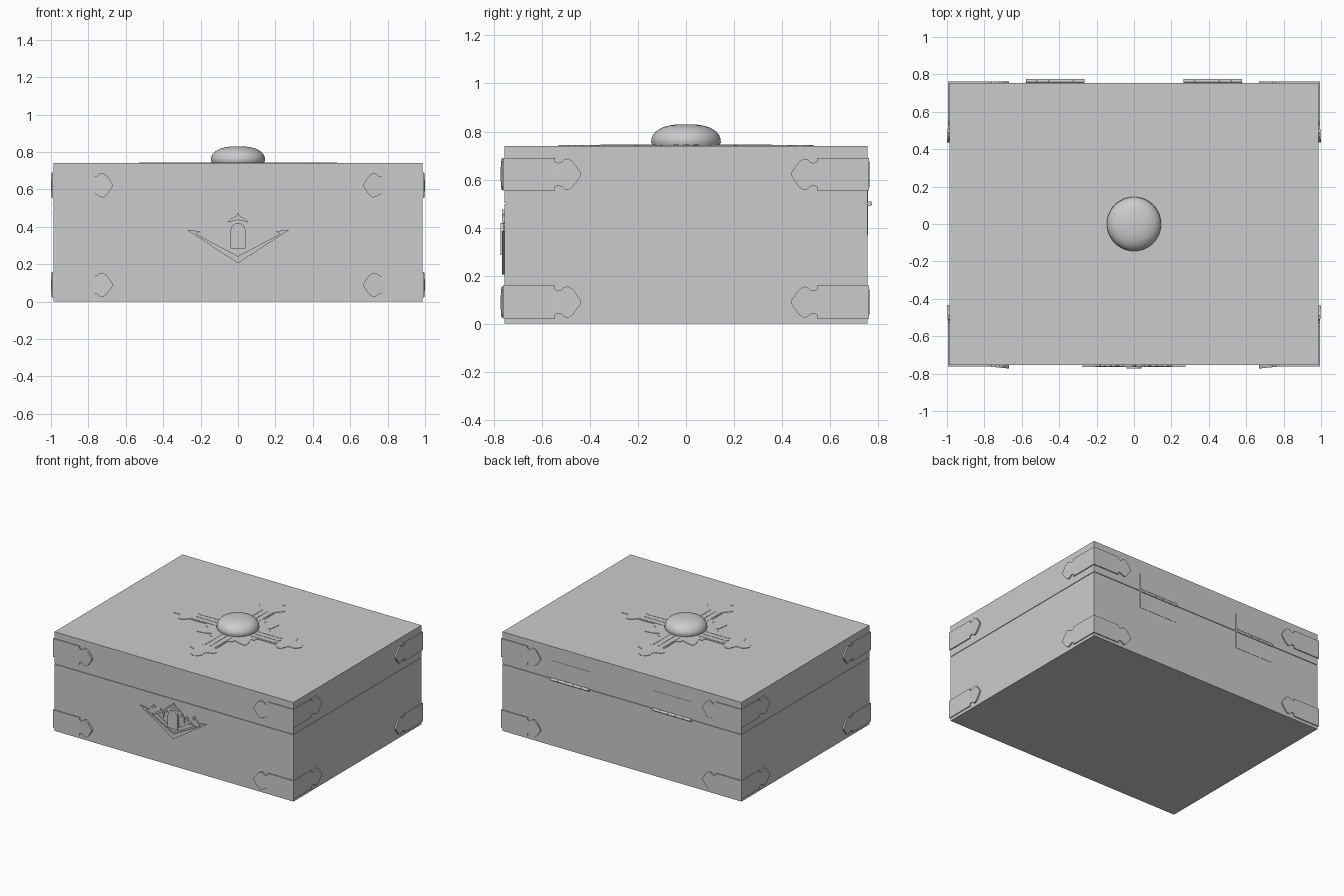
import bpy, bmesh, math
from mathutils import Vector, Matrix

if "Cube" in bpy.data.objects:
    bpy.data.objects.remove(bpy.data.objects["Cube"])

grey = bpy.data.materials.new("plain grey")
grey.use_nodes = True
COL = (0.6, 0.6, 0.6, 1)
grey.diffuse_color = COL
grey.node_tree.nodes["Principled BSDF"].inputs["Base Color"].default_value = COL

HX, HY, TOP, SEAM = 0.987, 0.755, 0.74, 0.5


def finish(name, bm, smooth=False):
    bmesh.ops.recalc_face_normals(bm, faces=bm.faces)
    mesh = bpy.data.meshes.new(name)
    bm.to_mesh(mesh)
    bm.free()
    mesh.materials.append(grey)
    ob = bpy.data.objects.new(name, mesh)
    bpy.context.collection.objects.link(ob)
    if smooth:
        bpy.ops.object.select_all(action='DESELECT')
        ob.select_set(True)
        bpy.context.view_layer.objects.active = ob
        bpy.ops.object.shade_smooth_by_angle(angle=math.radians(40))
    return ob


def box(name, hx, hy, z0, z1, cx=0, cy=0):
    bm = bmesh.new()
    bmesh.ops.create_cube(bm, size=1, matrix=Matrix.Translation((cx, cy, (z0 + z1) / 2))
                          @ Matrix.Diagonal((2 * hx, 2 * hy, z1 - z0, 1)))
    return finish(name, bm)


def prism(bm, pts, place, depth):
    """Extrude an outline; place maps (u, v, out) to space, depth may vary with u."""
    low = [bm.verts.new(place(u, v, -0.002)) for u, v in pts]
    high = [bm.verts.new(place(u, v, depth(u) if callable(depth) else depth)) for u, v in pts]
    bm.faces.new(low)
    bm.faces.new(high)
    for i in range(len(pts)):
        j = (i + 1) % len(pts)
        bm.faces.new((low[i], low[j], high[j], high[i]))


def mirrored(half):
    """Close a half outline by reflecting it in u = 0."""
    return half + [(-u, v) for u, v in reversed(half) if abs(u) > 1e-5]


# Box, lid and the recessed core that shows as the seam
box("box_base", HX, HY, 0, SEAM - 0.002)
box("box_lid", HX, HY, SEAM + 0.002, TOP)
box("seam_core", HX - 0.006, HY - 0.006, 0.01, TOP - 0.01)

# Corner brackets: a band wrapping each edge, ending in pointed lobes
BAND = [(-0.007, -0.068), (0.21, -0.068), (0.21, 0.068), (-0.007, 0.068)]
lobe = [(0.21, 0.052), (0.225, 0.047), (0.238, 0.052), (0.248, 0.062), (0.265, 0.065),
        (0.285, 0.052), (0.315, 0.01), (0.318, 0)]
LOBE = lobe + [(u, -v) for u, v in reversed(lobe[:-1])]
for level, zc in (("lower", 0.09), ("upper", 0.622)):
    for sx, sname in ((1, "left"), (-1, "right")):
        for sy, fname in ((-1, "front"), (1, "back")):
            bm = bmesh.new()
            on_y = lambda u, v, w: Vector((sx * (HX - u), sy * (HY + w), zc + v))
            on_x = lambda u, v, w: Vector((sx * (HX + w), sy * (HY - u), zc + v))
            for place, rise in ((on_y, 0.1 if sy < 0 else 0.01), (on_x, 0.05)):
                prism(bm, BAND, place, 0.007)
                prism(bm, LOBE, place, lambda u: 0.007 + (u - 0.21) * rise)
            finish(f"{level}_{fname}_{sname}_bracket", bm)

# Hinges: thin leaves with a segmented knuckle
for s, sname in ((1, "left"), (-1, "right")):
    box(f"{sname}_hinge_leaf", 0.157, 0.002, 0.37, 0.635, s * 0.422, HY)
    bm = bmesh.new()
    for i in range(5):
        m = (Matrix.Translation((s * 0.422 + (i - 2) * 0.063, HY + 0.01, SEAM))
             @ Matrix.Rotation(math.pi / 2, 4, 'Y'))
        bmesh.ops.create_cone(bm, cap_ends=True, segments=16, radius1=0.01, radius2=0.01,
                              depth=0.061, matrix=m)
    finish(f"{sname}_hinge_knuckle", bm, True)

# Lid ornament: four lobed arms with small points between them
arm = [(0.03, 0.515), (0.048, 0.49), (0.04, 0.46), (0.055, 0.44), (0.1, 0.425), (0.105, 0.4),
       (0.085, 0.375), (0.065, 0.36), (0.065, 0.21), (0.095, 0.2), (0.1, 0.17), (0.13, 0.19)]
star = []
for k in range(4):
    c, s = round(math.cos(k * math.pi / 2)), round(math.sin(k * math.pi / 2))
    quarter = [(-u, v) for u, v in arm] + [(-0.2, 0.2)]
    right = [(u, v) for u, v in reversed(arm)]
    for u, v in right + [(0, 0.53)] + quarter:
        star.append((u * c - v * s, u * s + v * c))
on_lid = lambda u, v, w: Vector((u, v, TOP + w))
bm = bmesh.new()
prism(bm, star, on_lid, 0.003)
finish("lid_ornament", bm)
bm = bmesh.new()
for k in range(4):
    turn = Matrix.Rotation(k * math.pi / 2, 3, 'Z')
    for x in (-0.042, 0, 0.042):
        bar = [(x - 0.013, 0.12), (x + 0.013, 0.12), (x + 0.013, 0.34), (x, 0.355), (x - 0.013, 0.34)]
        prism(bm, bar, lambda u, v, w: turn @ on_lid(u, v, w), 0.005)
finish("ornament_ribs", bm)

# Domed knob, turned from a profile
bm = bmesh.new()
profile = [(0, TOP), (0.138, TOP), (0.145, 0.755)]
for i in range(1, 9):
    a = i * math.pi / 16
    profile.append((0.145 * max(0, math.cos(a)) ** 0.75, 0.755 + 0.075 * math.sin(a) ** 0.9))
verts = [bm.verts.new((r, 0, z)) for r, z in profile]
edges = [bm.edges.new(p) for p in zip(verts, verts[1:])]
bmesh.ops.spin(bm, geom=verts + edges, axis=(0, 0, 1), cent=(0, 0, 0), angle=2 * math.pi, steps=48)
bmesh.ops.remove_doubles(bm, verts=bm.verts, dist=1e-4)
finish("lid_knob", bm, True)

# Front emblem: chevrons, central pill, crown and scrolls
on_front = lambda u, v, w: Vector((u, -HY - w, v))
pill = [(0.04 * math.cos(a), 0.38 + 0.04 * math.sin(a)) for a in [i * math.pi / 12 for i in range(13)]]
emblem = {
    "emblem_outer_chevron": ([(0, 0.205), (0.275, 0.385), (0.2, 0.375), (0.225, 0.362), (0, 0.243)], 0.01),
    "emblem_inner_chevron": ([(0, 0.255), (0.18, 0.348), (0.13, 0.355), (0.06, 0.31), (0, 0.29)], 0.008),
    "emblem_crown": ([(0, 0.475), (0.012, 0.455), (0.035, 0.445), (0.06, 0.422), (0.03, 0.43), (0, 0.437)], 0.01),
}
for name, (half, depth) in emblem.items():
    bm = bmesh.new()
    prism(bm, mirrored(half), on_front, depth)
    finish(name, bm)
bm = bmesh.new()
prism(bm, pill + [(-0.04, 0.285), (0.04, 0.285)], on_front, 0.017)
finish("emblem_pill", bm)


def scroll(name, cx, cz, size, tail, s):
    """Spiral ribbon with a tail, lying on the front face."""
    mid = []
    for i in range(15):
        a = 0.4 * i
        r = size * (0.3 + 0.7 * i / 14)
        mid.append(Vector((cx + r * math.cos(a), cz + r * math.sin(a))))
    mid.append(Vector(tail))
    left, right = [], []
    for i, p in enumerate(mid):
        d = (mid[min(i + 1, 15)] - mid[max(i - 1, 0)]).normalized() * 0.004
        left.append((s * (p.x - d.y), p.y + d.x))
        right.append((s * (p.x + d.y), p.y - d.x))
    bm = bmesh.new()
    prism(bm, left + right[::-1], on_front, 0.007)
    finish(name, bm)


for s, sname in ((1, "left"), (-1, "right")):
    scroll(f"{sname}_outer_scroll", 0.17, 0.405, 0.018, (0.2, 0.38), s)
    scroll(f"{sname}_middle_scroll", 0.11, 0.385, 0.022, (0.15, 0.36), s)
    scroll(f"{sname}_inner_scroll", 0.07, 0.4, 0.016, (0.085, 0.345), s)
